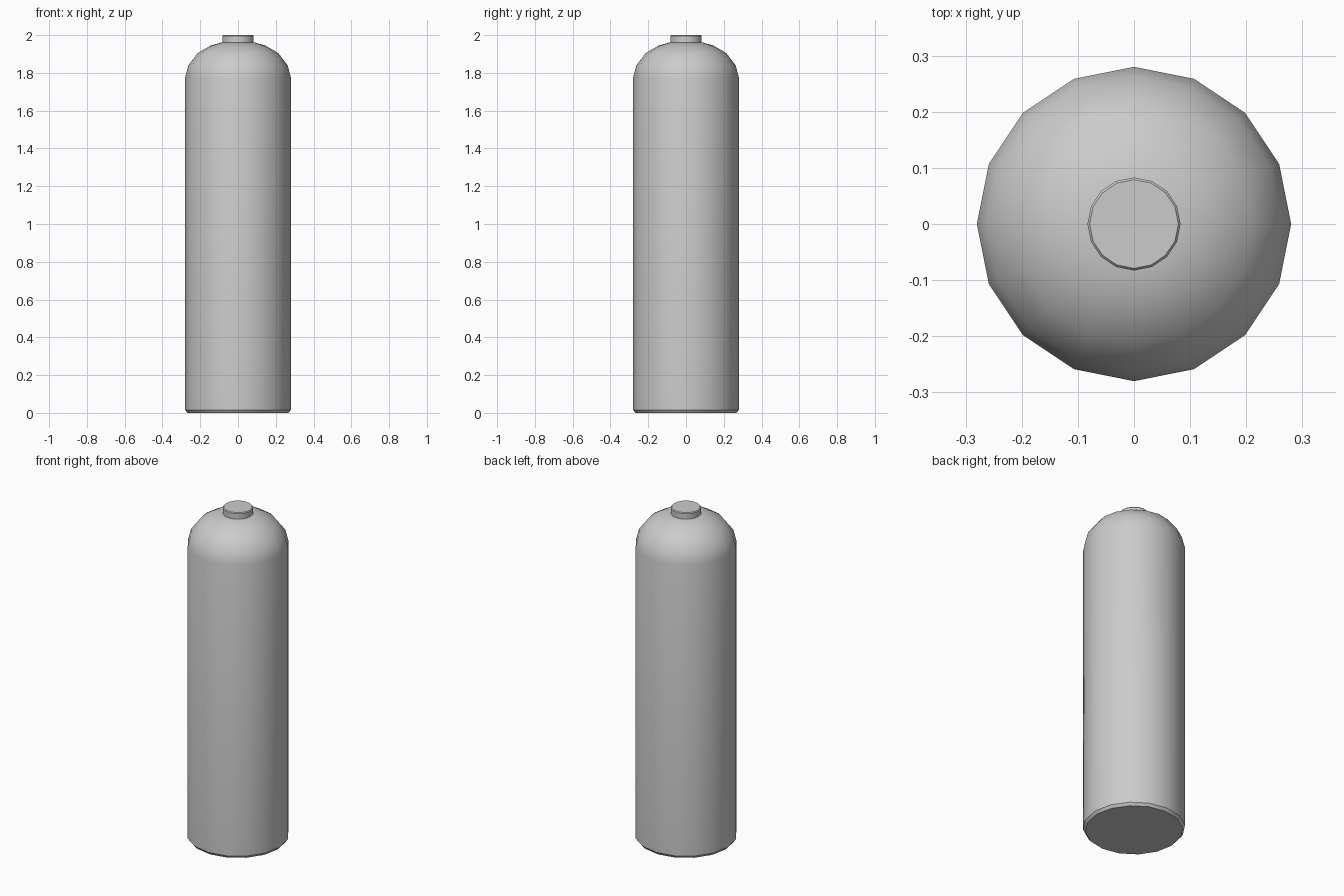
import bpy, bmesh, math

if "Cube" in bpy.data.objects:
    bpy.data.objects.remove(bpy.data.objects["Cube"])

SIDES = 16


def lathe(name, profile):
    """Revolve (radius, z) points about z and cap both ends."""
    bm = bmesh.new()
    rings = []
    for r, z in profile:
        rings.append([bm.verts.new((r * math.cos(2 * math.pi * i / SIDES),
                                    r * math.sin(2 * math.pi * i / SIDES), z))
                      for i in range(SIDES)])
    for a, b in zip(rings, rings[1:]):
        for i in range(SIDES):
            j = (i + 1) % SIDES
            bm.faces.new((a[i], a[j], b[j], b[i]))
    bm.faces.new(rings[0][::-1])
    bm.faces.new(rings[-1])
    mesh = bpy.data.meshes.new(name)
    bm.to_mesh(mesh)
    bm.free()
    obj = bpy.data.objects.new(name, mesh)
    bpy.context.collection.objects.link(obj)
    bpy.ops.object.select_all(action='DESELECT')
    obj.select_set(True)
    bpy.context.view_layer.objects.active = obj
    bpy.ops.object.shade_smooth_by_angle(angle=math.radians(35))
    return obj


# Cylinder body with chamfered foot and rounded shoulder
lathe("tank_body", [(0.268, 0), (0.28, 0.016), (0.28, 1.775), (0.263, 1.84),
                    (0.213, 1.905), (0.145, 1.945), (0.083, 1.962)])

# Short neck cap with a slightly bevelled rim
lathe("neck_cap", [(0.083, 1.955), (0.083, 1.995), (0.079, 2.0)])
